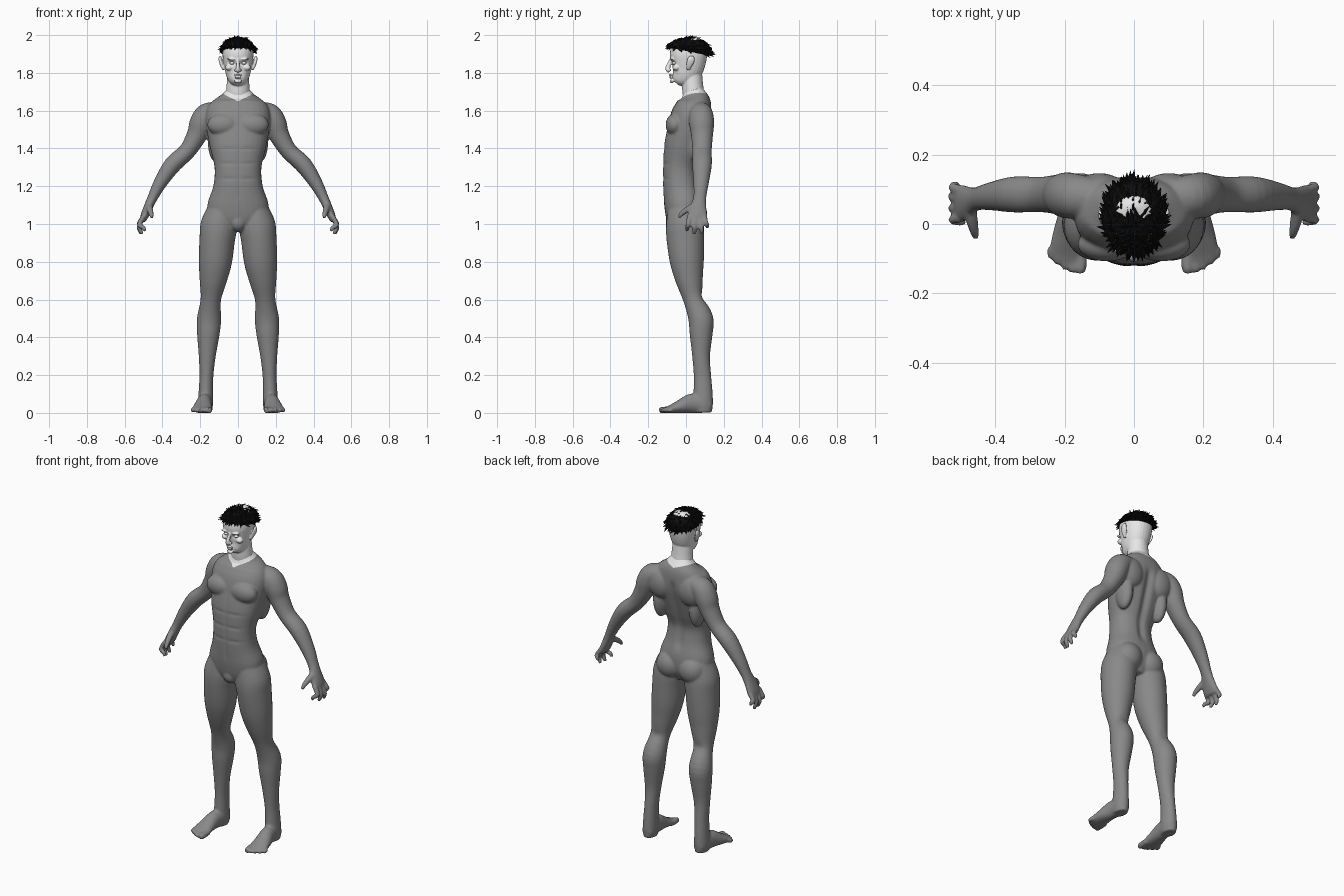
import bpy, bmesh, math, random
from mathutils import Vector, Matrix

cube = bpy.data.objects.get("Cube")
if cube:
    bpy.data.objects.remove(cube)
random.seed(4)
X, Y, Z = Vector((1, 0, 0)), Vector((0, 1, 0)), Vector((0, 0, 1))


def material(name, value):
    m = bpy.data.materials.new(name)
    m.use_nodes = True
    m.diffuse_color = (value, value, value, 1)
    m.node_tree.nodes["Principled BSDF"].inputs["Base Color"].default_value = m.diffuse_color
    return m


GREY, WHITE, BLACK = material("body grey", .25), material("pale skin", .82), material("black hair", .004)


def spline(rows, steps=4):
    """Smooth interpolation through rows of numbers."""
    pts = [Vector(r) for r in rows]
    pts = [pts[0]] + pts + [pts[-1]]
    out = []
    for a, b, c, d in zip(pts, pts[1:], pts[2:], pts[3:]):
        for k in range(steps):
            t = k / steps
            out.append(b + (c - a) * (t / 2) + (a - b * 2.5 + c * 2 - d / 2) * t * t
                       + (b * 1.5 - a / 2 - c * 1.5 + d / 2) * t ** 3)
    return out + [pts[-1]]


def loft(bm, rows, ref=Y, side=1, sides=28, power=1.0):
    """Closed tube: each row is x, y, z, width radius, depth radius."""
    pts = spline(rows)
    rings = []
    for i, p in enumerate(pts):
        t = (pts[min(i + 1, len(pts) - 1)] - pts[max(i - 1, 0)]).to_3d().normalized()
        u = ref.cross(t).normalized()
        v = t.cross(u)
        ring = []
        for k in range(sides):
            a = math.tau * k / sides
            c, s = math.cos(a), math.sin(a)
            co = p.to_3d() + u * (p[3] * math.copysign(abs(c) ** power, c)) \
                + v * (p[4] * math.copysign(abs(s) ** power, s))
            ring.append(bm.verts.new((co.x * side, co.y, co.z)))
        rings.append(ring)
    faces = [bm.faces.new((r[k], r[(k + 1) % sides], q[(k + 1) % sides], q[k]))
             for r, q in zip(rings, rings[1:]) for k in range(sides)]
    faces += [bm.faces.new(rings[0]), bm.faces.new(rings[-1])]
    bmesh.ops.recalc_face_normals(bm, faces=faces)


def blob(bm, centre, radii, tilt=0.0):
    bmesh.ops.create_uvsphere(bm, u_segments=24, v_segments=16, radius=1,
                              matrix=Matrix.Translation(centre) @ Matrix.Rotation(tilt, 4, 'X')
                              @ Matrix.Diagonal((*radii, 1)))


def layers(rows):
    """Rows of height, front, back, half width become loft rows."""
    return [(0, (f + b) / 2, z, w, (b - f) / 2) for z, f, b, w in rows]


def new_object(name, bm, mats):
    me = bpy.data.meshes.new(name)
    bm.to_mesh(me)
    bm.free()
    for m in mats:
        me.materials.append(m)
    ob = bpy.data.objects.new(name, me)
    bpy.context.collection.objects.link(ob)
    return ob


def fuse(bm, voxel, rounds):
    """Merge overlapping parts into one smooth skin."""
    ob = new_object("fused_parts", bm, [])
    r = ob.modifiers.new("merge", 'REMESH')
    r.mode, r.voxel_size, r.use_smooth_shade = 'VOXEL', voxel, True
    s = ob.modifiers.new("soften", 'SMOOTH')
    s.factor, s.iterations = .5, rounds
    bpy.context.view_layer.update()
    me = bpy.data.meshes.new_from_object(ob.evaluated_get(bpy.context.evaluated_depsgraph_get()))
    out = bmesh.new()
    out.from_mesh(me)
    bpy.data.objects.remove(ob)
    bpy.data.meshes.remove(me)
    for f in out.faces:
        f.smooth = True
    return out


def push(bm, centre, radii, move):
    """Sculpt with a soft round brush, on both sides."""
    for v in bm.verts:
        d = sum(((a - c) / r) ** 2 for a, c, r in zip((abs(v.co.x), v.co.y, v.co.z), centre, radii))
        if d < 6:
            v.co.y += move * math.exp(-d)


# Torso
body = bmesh.new()
loft(body, layers([(.965, -.06, .06, .05), (1.02, -.10, .085, .14), (1.1, -.115, .09, .162),
                   (1.2, -.122, .068, .131), (1.3, -.122, .06, .124), (1.4, -.118, .09, .147),
                   (1.5, -.098, .12, .166), (1.57, -.08, .138, .172), (1.62, -.055, .138, .16),
                   (1.655, -.035, .13, .13), (1.69, -.018, .105, .08), (1.74, 0, .07, .04)]), power=.88)
blob(body, (0, -.065, 1.01), (.045, .043, .05))
for s in (1, -1):
    # Chest, shoulder blades, back and seat muscles
    for c, r in [((.078, -.058, 1.525), (.085, .05, .06)), ((.1, .092, 1.55), (.08, .055, .09)),
                 ((.12, .06, 1.44), (.04, .06, .11)), ((.075, .045, 1.05), (.078, .068, .08))]:
        blob(body, (c[0] * s, c[1], c[2]), r)
    # Leg
    loft(body, [(.085, -.005, 1.09, .072, .088), (.1, -.005, 1.0, .097, .1), (.11, -.003, .92, .094, .1),
                (.12, .005, .8, .088, .09), (.132, .018, .7, .072, .072), (.144, .04, .6, .054, .054),
                (.153, .078, .5, .064, .066), (.157, .08, .42, .06, .061), (.163, .08, .3, .045, .047),
                (.167, .087, .2, .037, .046), (.17, .09, .12, .038, .05), (.172, .09, .05, .04, .053),
                (.172, .09, .002, .034, .047)], side=s)
    # Foot and toes
    loft(body, [(.172, .13, .03, .03, .03), (.172, .09, .045, .038, .047), (.178, .03, .05, .04, .052),
                (.186, -.03, .034, .048, .036), (.19, -.08, .02, .054, .022), (.193, -.11, .014, .046, .014)],
         Z, s)
    for k in range(5):
        r = .0175 if k == 0 else .013 - k * .0004
        x, tip = .152 + k * .021 + (.003 if k else 0), -.142 + .0028 * k * k
        loft(body, [(x, -.07, .018, r, r), (x + .002, tip + .018, .015, r, r),
                    (x + .002, tip, .012, r * .7, r * .7)], Z, s, 14)
    # Arm and palm
    loft(body, [(.11, .075, 1.6, .048, .055), (.165, .08, 1.578, .062, .064), (.195, .083, 1.53, .063, .066),
                (.218, .085, 1.47, .054, .058), (.27, .085, 1.385, .045, .051), (.345, .085, 1.315, .046, .052),
                (.41, .08, 1.22, .036, .041), (.452, .073, 1.14, .027, .034), (.475, .065, 1.09, .024, .043),
                (.496, .06, 1.04, .021, .054), (.505, .06, 1.015, .015, .048)], side=s)
    # Fingers and thumb
    for base, tip, x, z in [(.018, .006, .492, .962), (.046, .044, .508, .946),
                            (.073, .083, .512, .948), (.098, .112, .508, .978)]:
        loft(body, [(.5, base, 1.04, .013, .015), (.523, base * .5 + tip * .5, (1.03 + z) / 2, .0125, .0135),
                    (x + .008, tip, z + .018, .0115, .0125), (x, tip, z, .009, .009)], side=s, sides=14)
    loft(body, [(.472, .045, 1.1, .016, .02), (.466, .005, 1.075, .016, .017), (.459, -.025, 1.052, .013, .013),
                (.456, -.038, 1.032, .009, .009)], X, s, 14)

body = fuse(body, .006, 6)
for k in range(9):  # spine groove and belly line
    push(body, (0, .11, 1.2 + k * .045), (.022, .09, .035), -.011)
    push(body, (0, -.12, 1.15 + k * .045), (.012, .04, .03), .0025)
for z in (1.24, 1.32, 1.4):
    push(body, (.05, -.11, z), (.05, .03, .01), .003)
push(body, (.14, .1, .615), (.04, .04, .03), -.008)
for v in body.verts:  # flat soles
    v.co.z = max(v.co.z, 0)

# Neckline: cut the skin so the colour edge is clean
for s in (1, -1):
    half = [f for f in body.faces if f.calc_center_median().z > 1.6]
    geom = list({v for f in half for v in f.verts}) + list({e for f in half for e in f.edges}) + half
    bmesh.ops.bisect_plane(body, geom=geom, plane_co=(0, -.03, 1.652), plane_no=(-.38 * s, -.15, 1))
for f in body.faces:
    c = f.calc_center_median()
    f.material_index = int(c.z > 1.652 + .38 * abs(c.x) + .15 * (c.y + .03) and abs(c.x) < .15)
new_object("body", body, [GREY, WHITE])

# Head, neck, nose and ears
head = bmesh.new()
loft(head, layers([(1.745, -.072, -.03, .022), (1.758, -.081, .0, .042), (1.785, -.083, .05, .06),
                   (1.82, -.082, .088, .07), (1.86, -.082, .105, .078), (1.9, -.085, .112, .082),
                   (1.94, -.075, .106, .077), (1.968, -.05, .085, .058), (1.982, -.02, .05, .03)]), power=.92)
loft(head, [(0, .043, 1.665, .062, .055), (0, .038, 1.7, .063, .057), (0, .034, 1.74, .06, .056),
            (0, .03, 1.8, .056, .055)])
loft(head, [(0, -.074, 1.875, .008, .01), (0, -.088, 1.85, .0085, .011), (0, -.096, 1.828, .011, .013),
            (0, -.094, 1.814, .015, .012), (0, -.086, 1.808, .012, .008)])
blob(head, (0, -.083, 1.788), (.022, .009, .006))
blob(head, (0, -.081, 1.777), (.019, .009, .006))
blob(head, (0, -.076, 1.757), (.02, .011, .012))
for s in (1, -1):
    blob(head, (.033 * s, -.074, 1.873), (.025, .012, .007))
    blob(head, (.048 * s, -.052, 1.828), (.02, .02, .016))
    blob(head, (.013 * s, -.087, 1.815), (.007, .011, .007))
    loft(head, [(.074, .012, 1.818, .008, .008), (.083, .016, 1.835, .009, .014), (.092, .024, 1.86, .009, .021),
                (.095, .028, 1.878, .008, .018), (.092, .028, 1.89, .006, .01)], side=s, sides=16)
head = fuse(head, .0038, 4)
push(head, (.032, -.075, 1.853), (.019, .03, .01), .014)
push(head, (0, -.087, 1.7825), (.024, .02, .003), .005)
push(head, (0, -.08, 1.767), (.025, .02, .006), .004)
new_object("head", head, [WHITE])

# Eyes
eyes = bmesh.new()
for s in (1, -1):
    blob(eyes, (.032 * s, -.063, 1.852), (.012, .012, .008))
for f in eyes.faces:
    f.smooth = True
new_object("eyes", eyes, [WHITE])

# Hair cap with swept locks
hair = bmesh.new()
centre, radii = Vector((0, .02, 1.918)), Vector((.089, .108, .068))
blob(hair, centre, radii)
cut = bmesh.ops.bisect_plane(hair, geom=hair.verts[:] + hair.edges[:] + hair.faces[:],
                             plane_co=(0, .02, 1.912), plane_no=(0, .2, 1), clear_inner=True)
bmesh.ops.holes_fill(hair, edges=[e for e in cut["geom_cut"] if isinstance(e, bmesh.types.BMEdge)])
for k in range(230):
    a = k * 2.39996
    h = (k + .5) / 230
    ring = math.sqrt(1 - h * h)
    n = Vector((math.cos(a) * ring, math.sin(a) * ring, h))
    p = centre + Vector(n * r for n, r in zip(n, radii)) - Z * (.2 * n.y * radii.y * (1 - h))
    side = Vector((n.x, n.y, 0))
    d = (n * .12 + side * .45 + Y * (.45 if n.y > -.6 else -.1)
         + Z * (.1 - .55 * ring) + Vector(random.uniform(-.25, .25) for _ in range(3))).normalized()
    length = random.uniform(.03, .046)
    turn = d.to_track_quat('Z', 'Y').to_matrix().to_4x4()
    bmesh.ops.create_cone(hair, cap_ends=True, segments=5, radius1=.011, radius2=.0005, depth=length,
                          matrix=Matrix.Translation(p - n * .005 + d * length * .3) @ turn)
for v in hair.verts:
    v.co.z = min(v.co.z, 2)
new_object("hair", hair, [BLACK])
